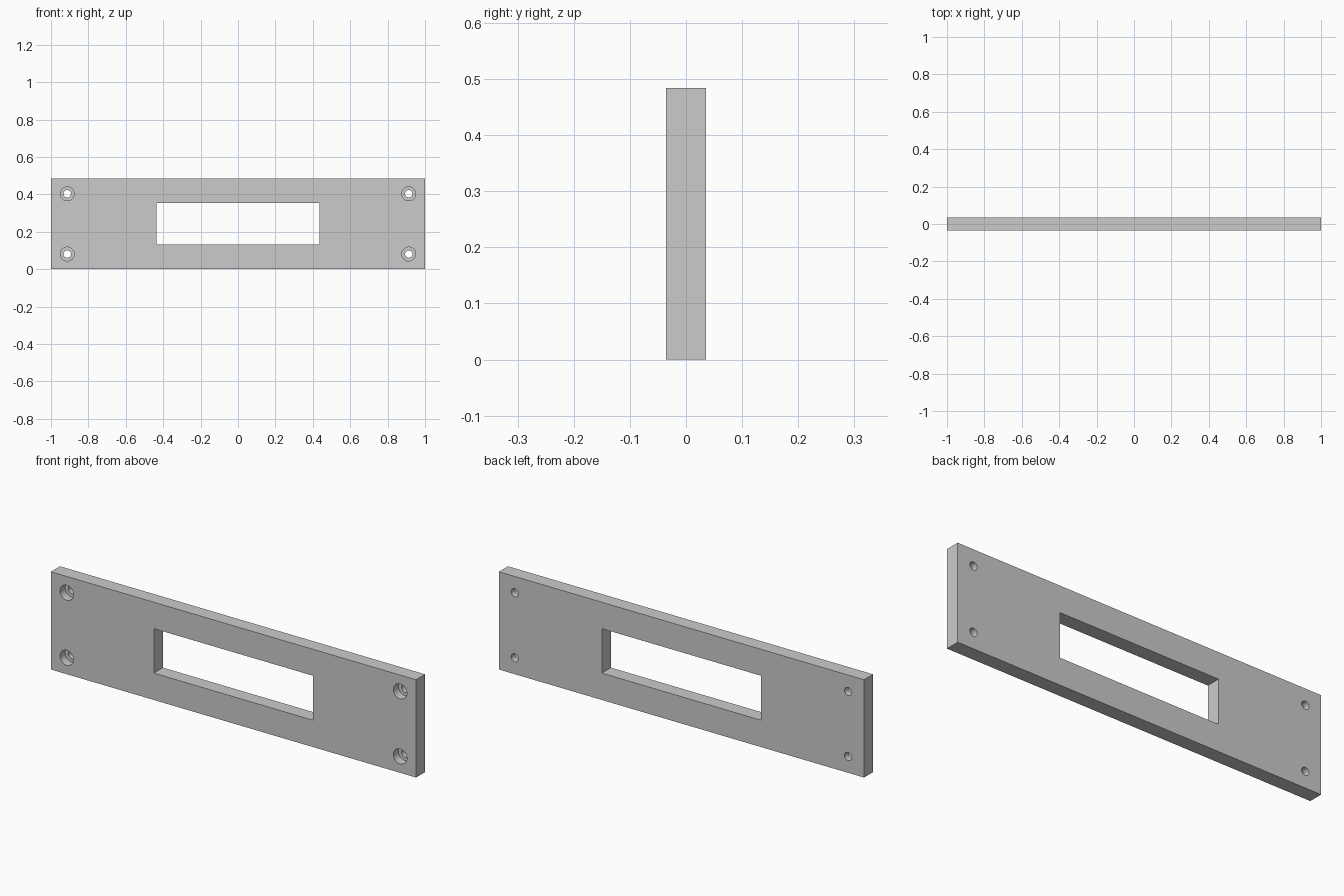
import bpy
from math import pi, radians

if "Cube" in bpy.data.objects:
    bpy.data.objects.remove(bpy.data.objects["Cube"])

W, T, H = 2.0, 0.071, 0.484      # plate width, thickness, height
BORE_DEPTH = 0.04


def box(name, size, loc):
    bpy.ops.mesh.primitive_cube_add(size=1, location=loc)
    ob = bpy.context.object
    ob.name = name
    ob.scale = size
    bpy.ops.object.transform_apply(location=False, rotation=False, scale=True)
    return ob


def rod(name, r, x, z, y0, y1):
    bpy.ops.mesh.primitive_cylinder_add(
        vertices=48, radius=r, depth=y1 - y0,
        location=(x, (y0 + y1) / 2, z), rotation=(pi / 2, 0, 0))
    ob = bpy.context.object
    ob.name = name
    return ob


def cut(target, cutter):
    mod = target.modifiers.new("cut", 'BOOLEAN')
    mod.operation = 'DIFFERENCE'
    mod.solver = 'EXACT'
    mod.object = cutter
    bpy.context.view_layer.objects.active = target
    bpy.ops.object.modifier_apply(modifier=mod.name)
    bpy.data.objects.remove(cutter, do_unlink=True)


# Flat plate with a rectangular window
plate = box("face_plate", (W, T, H), (0, 0, H / 2))
cut(plate, box("window_cutter", (0.872, 0.3, 0.22), (0, 0, 0.243)))

# Counterbored screw holes at the four corners, wide side at the front
for x in (-0.913, 0.913):
    for z in (0.081, H - 0.081):
        cut(plate, rod("bore_cutter", 0.037, x, z, -0.1, -T / 2 + BORE_DEPTH))
        cut(plate, rod("hole_cutter", 0.02, x, z, -0.1, 0.1))

# Smooth hole walls, sharp edges
bpy.ops.object.select_all(action='DESELECT')
plate.select_set(True)
bpy.context.view_layer.objects.active = plate
bpy.ops.object.shade_smooth_by_angle(angle=radians(30))
